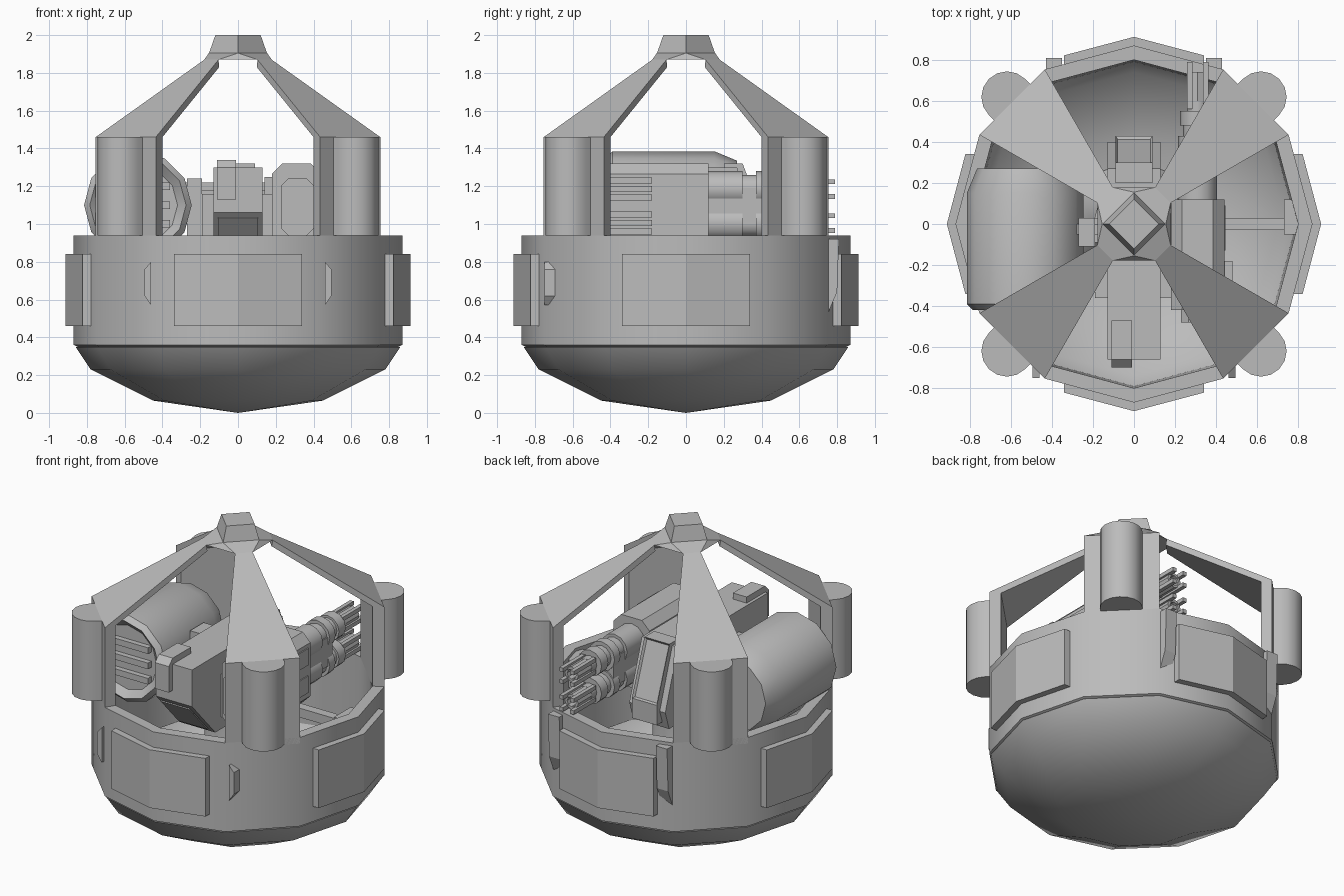
import bpy, bmesh
from math import sin, cos, pi, radians
from mathutils import Matrix, Vector

cube = bpy.data.objects.get("Cube")
if cube:
    bpy.data.objects.remove(cube)

grey = bpy.data.materials.new("plain grey")
grey.use_nodes = True
grey.diffuse_color = (0.5, 0.5, 0.5, 1)
grey.node_tree.nodes["Principled BSDF"].inputs["Base Color"].default_value = (0.5, 0.5, 0.5, 1)


def finish(name, bm, smooth=0):
    bmesh.ops.remove_doubles(bm, verts=bm.verts, dist=1e-5)
    bmesh.ops.recalc_face_normals(bm, faces=bm.faces)
    mesh = bpy.data.meshes.new(name)
    bm.to_mesh(mesh)
    bm.free()
    mesh.materials.append(grey)
    ob = bpy.data.objects.new(name, mesh)
    bpy.context.collection.objects.link(ob)
    if smooth:
        bpy.ops.object.select_all(action="DESELECT")
        bpy.context.view_layer.objects.active = ob
        ob.select_set(True)
        bpy.ops.object.shade_smooth_by_angle(angle=radians(smooth))
    return ob


def loft(bm, rings, closed):
    """Bridge equal rings of points; cap the ends unless closed."""
    vs = [[bm.verts.new(p) for p in ring] for ring in rings]
    n = len(vs[0])
    for i in range(len(vs) if closed else len(vs) - 1):
        a, b = vs[i], vs[(i + 1) % len(vs)]
        for j in range(n):
            k = (j + 1) % n
            bm.faces.new((a[j], a[k], b[k], b[j]))
    if not closed:
        bm.faces.new(vs[0])
        bm.faces.new(vs[-1])


def lathe(name, profile, degrees, closed=False, smooth=0):
    """Sweep an (r, z) profile through the listed angles about z."""
    bm = bmesh.new()
    loft(bm, [[(r * cos(radians(d)), r * sin(radians(d)), z) for r, z in profile]
              for d in degrees], closed)
    return finish(name, bm, smooth)


def prism(name, pts, axis, lo, hi, smooth=0, turn=0):
    """Extrude a 2D outline along an axis: x takes (y, z), y takes (x, z), z takes (x, y)."""
    put = {"x": lambda p, t: (t, *p), "y": lambda p, t: (p[0], t, p[1]),
           "z": lambda p, t: (*p, t)}[axis]
    bm = bmesh.new()
    loft(bm, [[put(p, t) for p in pts] for t in (lo, hi)], False)
    bmesh.ops.rotate(bm, verts=bm.verts, matrix=Matrix.Rotation(radians(turn), 3, "Z"))
    return finish(name, bm, smooth)


def box(name, x0, x1, y0, y1, z0, z1):
    return prism(name, [(x0, y0), (x1, y0), (x1, y1), (x0, y1)], "z", z0, z1)


def tube(name, x, z, stations, sides=12, smooth=35):
    """Round body along y from (y, radius) stations."""
    bm = bmesh.new()
    loft(bm, [[(x + r * cos(2 * pi * i / sides), y, z + r * sin(2 * pi * i / sides))
               for i in range(sides)] for y, r in stations], False)
    return finish(name, bm, smooth)


def chamfered(x0, x1, z0, z1, c):
    return [(x0 + c, z0), (x1 - c, z0), (x1, z0 + c), (x1, z1 - c),
            (x1 - c, z1), (x0 + c, z1), (x0, z1 - c), (x0, z0 + c)]


# hull: twelve-sided bowl and wall ring
turns = range(0, 360, 30)
lathe("bowl", [(0, 0), (0.45, 0.065), (0.78, 0.23), (0.86, 0.35), (0.80, 0.35),
               (0.74, 0.26), (0.43, 0.11), (0, 0.05)], turns, True, 35)
lathe("wall_ring", [(0.87, 0.36), (0.87, 0.94), (0.80, 0.94), (0.79, 0.35), (0.85, 0.35)],
      turns, True, 35)

for k in range(4):
    # armour plate, bent at the middle
    prism("armour_plate", [(0.34, -0.77), (0.34, -0.822), (0, -0.912), (-0.34, -0.822),
                           (-0.34, -0.77), (0, -0.86)], "z", 0.46, 0.84, 0, 90 * k)
    # post and tapering roof arm in one wedge
    lathe("post_and_arm", [(0.87, 0.90), (0.87, 1.46), (0.206, 1.87), (0.2, 1.83),
                           (0.80, 1.46), (0.80, 0.90)], [90 * k + 30, 90 * k + 60])
    # half-round pod on the outside of each post
    arc = [(0.875 + 0.125 * cos(a), 0.125 * sin(a)) for a in [pi * (i / 8 - 0.5) for i in range(9)]]
    prism("post_pod", [(0.80, -0.125)] + arc + [(0.80, 0.125)], "z", 0.94, 1.46, 35, 90 * k + 45)

# roof hub and diamond cap
bm = bmesh.new()
for a in range(0, 360, 90):
    for d in (30, 60):
        bm.verts.new((0.206 * cos(radians(a + d)), 0.206 * sin(radians(a + d)), 1.87))
    bm.verts.new((0.155 * cos(radians(a)), 0.155 * sin(radians(a)), 1.905))
bmesh.ops.convex_hull(bm, input=bm.verts)
finish("roof_hub", bm)
lathe("roof_cap", [(0, 1.9), (0.155, 1.9), (0.12, 2.0), (0, 2.0)], range(0, 360, 90), True)

for s in (-1, 1):
    # small wedge hatch by the front corners
    prism("corner_hatch", [(s * 0.46, 0.57), (s * 0.495, 0.62), (s * 0.495, 0.76),
                           (s * 0.46, 0.80)], "y", -0.75, -0.69)
    # tapered fin by the back corners
    x0, x1 = sorted((s * 0.35, s * 0.43))
    prism("back_fin", [(0.74, 0.50), (0.80, 0.64), (0.81, 0.92), (0.74, 0.92)], "x", x0, x1)

# large tank on the right side
tank = tube("tank", -0.53, 1.10, [(-0.42, 0.255), (-0.39, 0.285), (0.15, 0.285), (0.27, 0.235)])
bm = bmesh.new()
bm.from_mesh(tank.data)
front = min(bm.faces, key=lambda f: f.calc_center_median().y)
bmesh.ops.inset_individual(bm, faces=[front], thickness=0.045)
bmesh.ops.translate(bm, verts=front.verts, vec=(0, 0.04, 0))
bm.to_mesh(tank.data)
bm.free()
for z in (1.0, 1.10, 1.20):
    box("tank_slat", -0.70, -0.36, -0.415, -0.37, z - 0.02, z + 0.02)

# central console with overhanging front
prism("console", [(-0.66, 1.30), (-0.66, 1.06), (-0.42, 0.80), (0.36, 0.80), (0.40, 0.92),
                  (0.27, 1.30)], "x", -0.13, 0.13)
prism("console_lower_panel", [(-0.645, 1.035), (-0.46, 0.835), (-0.465, 0.83),
                              (-0.65, 1.03)], "x", -0.105, 0.105)
prism("handle", [(-0.47, 1.30), (-0.47, 1.34), (-0.66, 1.34), (-0.70, 1.30), (-0.70, 1.13),
                 (-0.66, 1.13), (-0.66, 1.30)], "x", -0.11, -0.01)
hood = prism("back_hood", [(0.2, 0.84), (0.43, 0.84), (0.43, 0.97), (0.30, 1.32), (0.2, 1.32)],
             "x", -0.09, 0.09)
bm = bmesh.new()
bm.from_mesh(hood.data)
bm.faces.ensure_lookup_table()
window = max(bm.faces, key=lambda f: f.normal.dot(Vector((0, 0.9, 0.35))))
bmesh.ops.inset_individual(bm, faces=[window], thickness=0.015)
bmesh.ops.translate(bm, verts=window.verts, vec=-0.015 * window.normal)
bm.to_mesh(hood.data)
bm.free()
box("console_shoulder", -0.19, 0.19, -0.36, -0.12, 0.88, 1.16)
lathe("pedestal", [(0, 0.05), (0.3, 0.1), (0.2, 0.3), (0.2, 0.82), (0, 0.82)], turns, True, 35)

# cross shaft joining tank, console and gun
box("cross_shaft", -0.30, 0.22, -0.09, 0.03, 1.0, 1.18)
box("shaft_rib", -0.28, 0.20, -0.05, 0.0, 1.18, 1.22)
box("tank_flange", -0.27, -0.19, -0.11, 0.03, 0.94, 1.24)
box("gun_flange", 0.14, 0.20, -0.11, 0.05, 0.97, 1.25)

# twin gun on the left side, muzzles to the back
prism("gun_body", chamfered(0.18, 0.44, 0.86, 1.32, 0.055), "y", -0.42, 0.12)
prism("gun_rear_plate", chamfered(0.23, 0.40, 0.94, 1.24, 0.035), "y", -0.48, -0.42)
box("gun_neck", 0.23, 0.39, 0.10, 0.42, 1.0, 1.19)
for z in (1.185, 1.005):
    x = 0.31
    box("side_panel", 0.43, 0.447, -0.13, 0.09, z - 0.055, z + 0.055)
    for dz in (-0.045, 0, 0.045):
        box("side_louvre", 0.43, 0.48, -0.40, -0.18, z + dz - 0.016, z + dz + 0.016)
    # barrel sleeve with cut grooves
    tube("barrel_sleeve", x, z, [(0.10, 0.095), (0.30, 0.095), (0.30, 0.075), (0.37, 0.075),
                                 (0.37, 0.095), (0.43, 0.095), (0.43, 0.07), (0.48, 0.07),
                                 (0.48, 0.085), (0.55, 0.085), (0.55, 0.05), (0.60, 0.05)])
    # hollow muzzle with prongs
    tube("muzzle", x, z, [(0.58, 0.05), (0.74, 0.05), (0.74, 0.032), (0.66, 0.032)], 8)
    for i in range(4):
        a = pi / 4 + i * pi / 2
        px, pz = x + 0.055 * cos(a), z + 0.055 * sin(a)
        box("muzzle_prong", px - 0.013, px + 0.013, 0.56, 0.79, pz - 0.013, pz + 0.013)

# strut from the gun to the wall
box("gun_strut", 0.42, 0.78, -0.03, 0.03, 0.84, 0.90)
box("strut_block", 0.73, 0.80, -0.05, 0.12, 0.74, 0.92)
